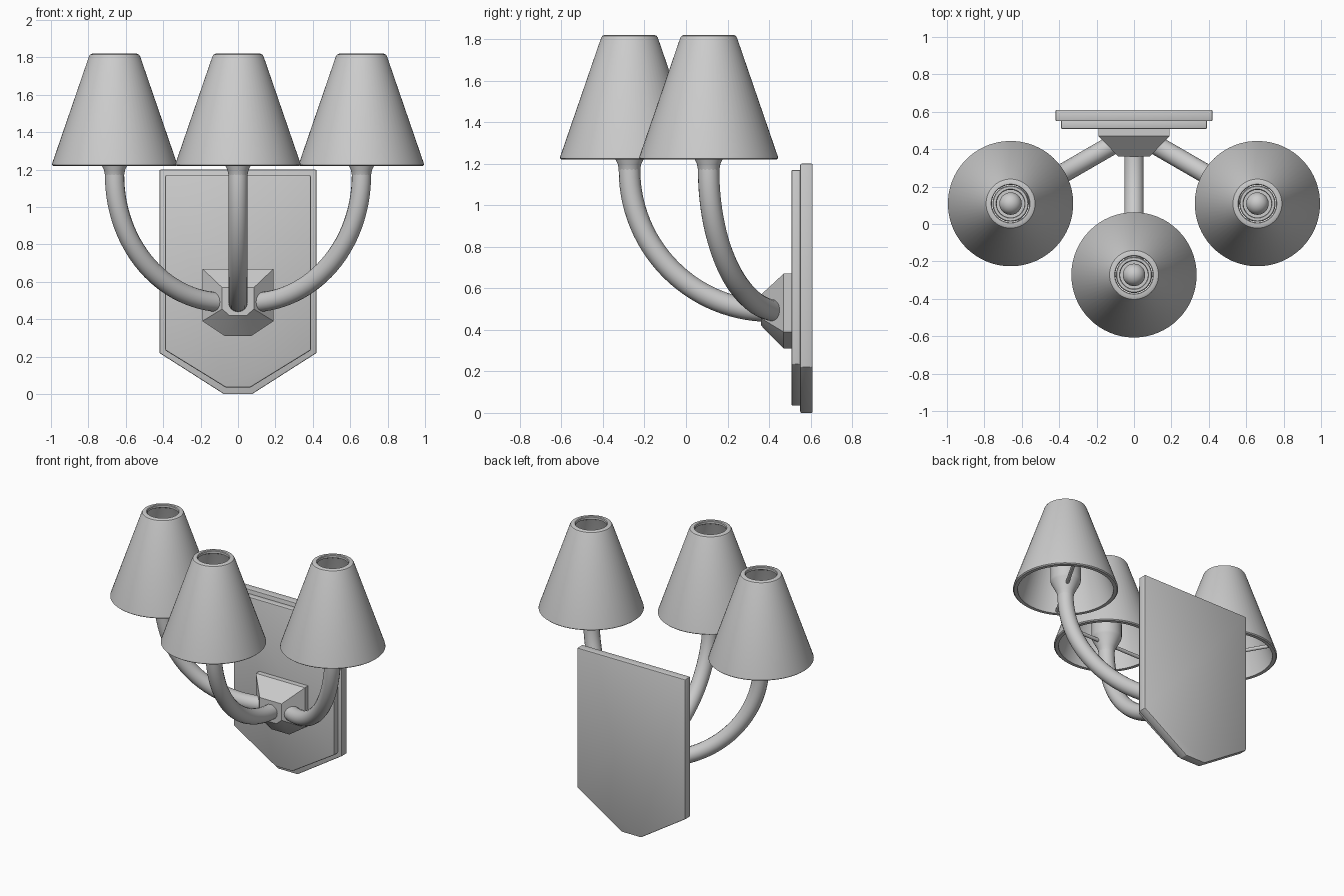
import bpy, bmesh
from math import sin, cos, pi, radians
from mathutils import Matrix

if "Cube" in bpy.data.objects:
    bpy.data.objects.remove(bpy.data.objects["Cube"])

PIVOT_Y = 0.49      # the three arms fan out from this point on the wall block
REACH = 0.762       # horizontal reach of each arm


def add_mesh(name, bm, matrix=None):
    bmesh.ops.recalc_face_normals(bm, faces=bm.faces)
    me = bpy.data.meshes.new(name)
    bm.to_mesh(me)
    bm.free()
    ob = bpy.data.objects.new(name, me)
    if matrix:
        ob.matrix_world = matrix
    bpy.context.collection.objects.link(ob)
    return ob


def loft(name, sections, bevel=0):
    """Closed solid through (x, z) outlines placed at given y values."""
    bm = bmesh.new()
    rings = [[bm.verts.new((x, y, z)) for x, z in pts] for y, pts in sections]
    for a, b in zip(rings, rings[1:]):
        for i in range(len(a)):
            j = (i + 1) % len(a)
            bm.faces.new((a[i], a[j], b[j], b[i]))
    bm.faces.new(rings[0])
    bm.faces.new(rings[-1])
    ob = add_mesh(name, bm)
    if bevel:
        m = ob.modifiers.new("edge", 'BEVEL')
        m.width, m.segments = bevel, 2
    return ob


def shield(w, top, shoulder, tip, bottom):
    right = [(tip, bottom), (w, shoulder), (w, top)]
    return right + [(-x, z) for x, z in reversed(right)]


def lathe(name, profile, matrix, closed=False, sides=48):
    bm = bmesh.new()
    verts = [bm.verts.new((r, 0, z)) for r, z in profile]
    edges = [bm.edges.new(p) for p in zip(verts, verts[1:])]
    if closed:
        edges.append(bm.edges.new((verts[-1], verts[0])))
    bmesh.ops.spin(bm, geom=verts + edges, cent=(0, 0, 0), axis=(0, 0, 1),
                   angle=2 * pi, steps=sides)
    bmesh.ops.remove_doubles(bm, verts=bm.verts, dist=1e-4)
    return add_mesh(name, bm, matrix)


def tube(name, points, radius, matrix):
    cu = bpy.data.curves.new(name, 'CURVE')
    cu.dimensions = '3D'
    cu.bevel_depth, cu.bevel_resolution, cu.use_fill_caps = radius, 6, True
    sp = cu.splines.new('POLY')
    sp.points.add(len(points) - 1)
    for p, co in zip(sp.points, points):
        p.co = (*co, 1)
    ob = bpy.data.objects.new(name, cu)
    ob.matrix_world = matrix
    bpy.context.collection.objects.link(ob)


# Stepped wall plate
back = shield(0.42, 1.2, 0.22, 0.075, 0.0)
front = shield(0.39, 1.17, 0.235, 0.065, 0.035)
loft("wall_plate", [(0.61, back), (0.55, back)], 0.006)
loft("wall_plate_face", [(0.56, front), (0.507, front)], 0.008)

# Faceted block that carries the arms
base = shield(0.19, 0.67, 0.39, 0.07, 0.31)
nose = shield(0.085, 0.57, 0.455, 0.045, 0.42)
loft("arm_block", [(0.515, base), (0.47, base), (0.362, nose)])

# Lathe profiles (r, z), and the arm path: a quarter circle turning upward
shade = [(0.328, 1.22), (0.335, 1.226), (0.333, 1.236), (0.137, 1.805),
         (0.131, 1.815), (0.120, 1.82), (0.104, 1.82), (0.100, 1.815),
         (0.100, 1.80), (0.118, 1.79), (0.305, 1.245), (0.305, 1.22)]
cup = [(0, 1.165), (0.05, 1.165), (0.057, 1.2), (0.093, 1.27), (0.097, 1.285),
       (0.097, 1.38), (0.092, 1.386), (0.078, 1.386), (0.074, 1.38),
       (0.074, 1.31), (0, 1.31)]
bulb = [(0, 1.30), (0.045, 1.30), (0.045, 1.40), (0.06, 1.43)] + [
    (0.06 * cos(a * pi / 16), 1.56 + 0.06 * sin(a * pi / 16)) for a in range(9)]
arc = [(0, -0.03, 0.49)] + [
    (0, -REACH + 0.68 - 0.68 * sin(t), 1.17 - 0.68 * cos(t))
    for t in [i * pi / 2 / 28 for i in range(29)]] + [(0, -REACH, 1.19)]

# Three identical lights, turned about the block
for side, angle in (("left", -60), ("middle", 0), ("right", 60)):
    turn = Matrix.Translation((0, PIVOT_Y, 0)) @ Matrix.Rotation(radians(angle), 4, 'Z')
    spot = turn @ Matrix.Translation((0, -REACH, 0))
    tube(side + "_arm", arc, 0.052, turn)
    lathe(side + "_socket", cup, spot)
    lathe(side + "_bulb", bulb, spot, sides=32)
    lathe(side + "_shade", shade, spot, closed=True, sides=64)
    tube(side + "_shade_bar", [(-0.322, 0, 1.238), (0.322, 0, 1.238)], 0.012, spot)

# Curves to meshes, then smooth shading with crisp edges
bpy.ops.object.select_all(action='SELECT')
bpy.context.view_layer.objects.active = bpy.data.objects["left_arm"]
bpy.ops.object.convert(target='MESH')
bpy.ops.object.select_all(action='SELECT')
bpy.ops.object.shade_smooth_by_angle(angle=radians(30))
